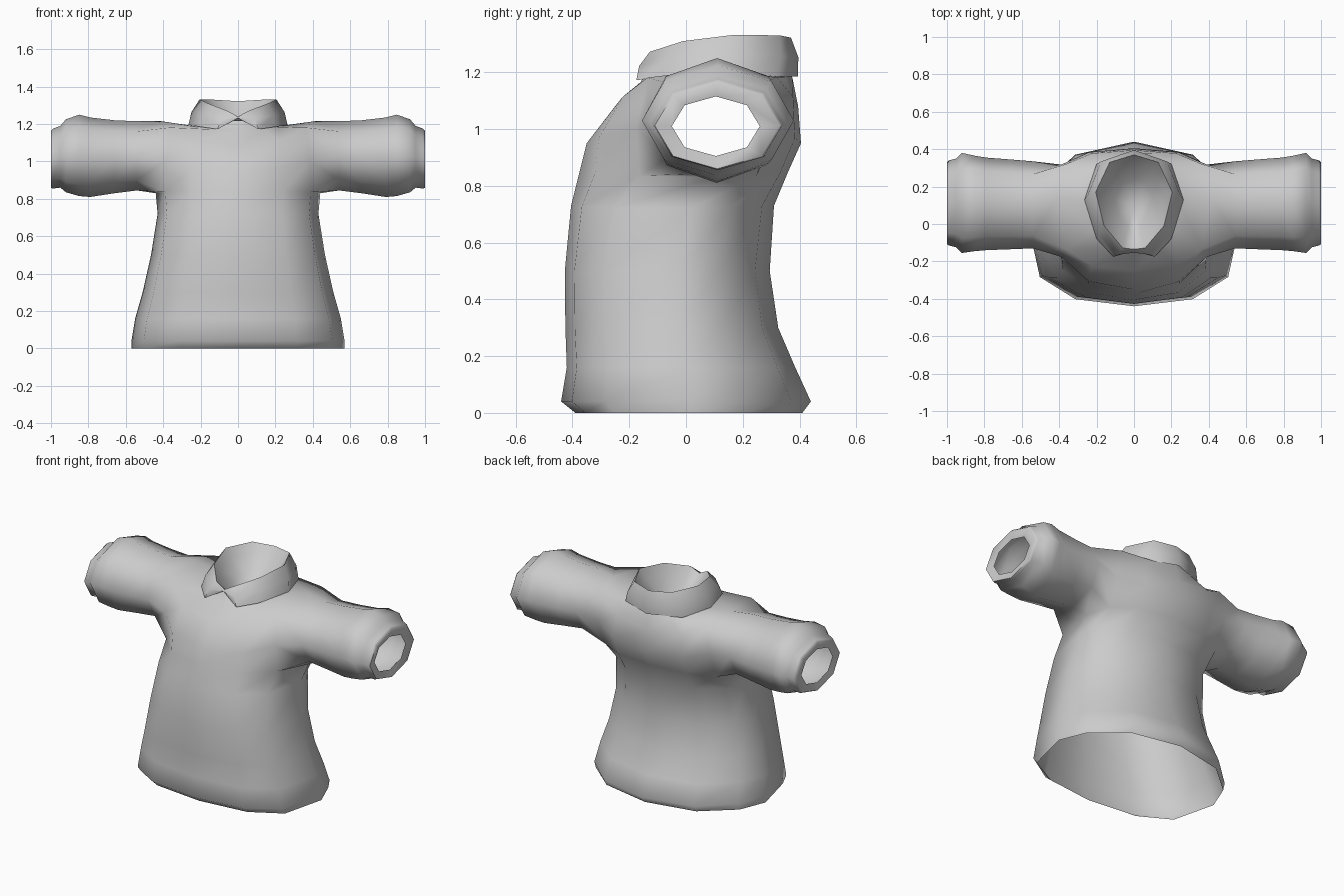
import bpy, bmesh
from math import sin, cos, pi, copysign

if "Cube" in bpy.data.objects:
    bpy.data.objects.remove(bpy.data.objects["Cube"], do_unlink=True)

cloth = bpy.data.materials.new("grey cloth")
cloth.use_nodes = True
cloth.diffuse_color = (0.6, 0.6, 0.6, 1)
cloth.node_tree.nodes["Principled BSDF"].inputs["Base Color"].default_value = (0.6, 0.6, 0.6, 1)


def finish(bm, name, angle):
    bmesh.ops.recalc_face_normals(bm, faces=bm.faces)
    mesh = bpy.data.meshes.new(name)
    bm.to_mesh(mesh)
    bm.free()
    mesh.materials.append(cloth)
    ob = bpy.data.objects.new(name, mesh)
    bpy.context.collection.objects.link(ob)
    bpy.ops.object.select_all(action="DESELECT")
    ob.select_set(True)
    bpy.context.view_layer.objects.active = ob
    bpy.ops.object.shade_smooth_by_angle(angle=angle)


def bridge(bm, a, b, skip=(), closed=True):
    n = len(a)
    for i in range(n if closed else n - 1):
        if i not in skip:
            j = (i + 1) % n
            bm.faces.new((a[i], a[j], b[j], b[i]))


SIDES = 12


def body_ring(bm, w, yf, ys, yb, zf, zs, zb, front=0.6, back=1.25):
    """Ring: half width, y and z at front, side and back, then roundness of front and back."""
    ring = []
    for i in range(SIDES):
        a = 2 * pi * i / SIDES
        c, s = round(cos(a), 6), round(sin(a), 6)
        px = copysign(abs(c) ** 0.86, c)
        y_end, z_end, power = (yf, zf, front) if s < 0 else (yb, zb, back)
        py = abs(s) ** power
        ring.append(bm.verts.new((w * px, ys + (y_end - ys) * py, zs + (z_end - zs) * s * s)))
    return ring


# Body: hem up to neck, with the armholes left open
bm = bmesh.new()
rows = [body_ring(bm, *r) for r in (
    (.57, -.39, .02, .41, 0, 0, 0),
    (.57, -.44, .02, .44, .04, .04, .04),
    (.55, -.42, .0, .385, .16, .16, .16),
    (.51, -.425, -.02, .325, .3, .3, .3),
    (.465, -.427, -.02, .295, .5, .5, .5),
    (.43, -.405, .02, .31, .73, .72, .73, .65, 1.1),
    (.44, -.375, .1, .36, .85, .83, .85, .85, .8),
    (.44, -.35, .13, .405, .95, 1.02, .95, .65, .55),
    (.41, -.25, .14, .395, 1.08, 1.215, 1.08, .5, .5),
    (.24, -.16, .13, .375, 1.165, 1.19, 1.18, .8, .8),
    (.2, -.13, .13, .35, 1.22, 1.22, 1.23, .9, .9))]
for k in range(len(rows) - 1):
    bridge(bm, rows[k], rows[k + 1], skip=(11, 0, 5, 6) if k in (6, 7) else ())

# Sleeves: grown out of each armhole, ending in a cuff with a narrower opening
SLEEVE = (  # x, y min, y max, z min, z max
    (.54, -.13, .335, .845, 1.215),
    (.66, -.135, .345, .83, 1.22),
    (.79, -.14, .355, .81, 1.235),
    (.85, -.145, .365, .815, 1.25),
    (.92, -.155, .38, .835, 1.225),
    (.95, -.125, .35, .86, 1.19),
    (.99, -.115, .34, .855, 1.175),
    (1.0, -.11, .33, .86, 1.165),
    (.99, -.05, .26, .905, 1.115))
for side, cols in ((1, (11, 0, 1)), (-1, (7, 6, 5))):
    f, m, b = cols
    lo, mid, hi = rows[6:9]
    loop = [lo[f], lo[m], lo[b], mid[b], hi[b], hi[m], hi[f], mid[f]]
    for x, y0, y1, z0, z1 in SLEEVE:
        new = []
        for i in range(8):
            a = pi * (1.25 + i / 4)
            new.append(bm.verts.new((side * x, (y0 + y1) / 2 + (y1 - y0) / 2 * cos(a),
                                     (z0 + z1) / 2 + (z1 - z0) / 2 * sin(a))))
        bridge(bm, loop, new)
        loop = new
finish(bm, "shirt_body", 1.2)

# Collar: folded band with two front points, and the neck lining below its rim
bm = bmesh.new()
edge = [(0, -.145, 1.232), (.11, -.175, 1.172), (.2, -.08, 1.185), (.265, .13, 1.195),
        (.2, .32, 1.185), (0, .395, 1.185)]
rim = [(0, -.135, 1.24), (.06, -.128, 1.272), (.16, -.01, 1.31), (.205, .17, 1.332),
       (.13, .33, 1.33), (0, .37, 1.322)]
tip = (0, .1, 1.115)
band = []
for e, r in zip(edge, rim):
    x, y, z = [(p + q) / 2 for p, q in zip(e, r)]
    band.append((x * 1.06, .12 + (y - .12) * 1.05, z))


def lining(k, depth):
    return [(x * k, .1 + (y - .1) * k, z + (tip[2] - z) * depth) for x, y, z in rim]


for side in (1, -1):
    strips = [[bm.verts.new((side * x, y, z)) for x, y, z in row]
              for row in (edge, band, rim, lining(.85, .24), lining(.5, .65))]
    for a, b in zip(strips, strips[1:]):
        bridge(bm, a, b, closed=False)
    centre = bm.verts.new(tip)
    for p, q in zip(strips[-1], strips[-1][1:]):
        bm.faces.new((p, q, centre))
bmesh.ops.remove_doubles(bm, verts=bm.verts, dist=0.0005)
finish(bm, "collar", 0.9)
